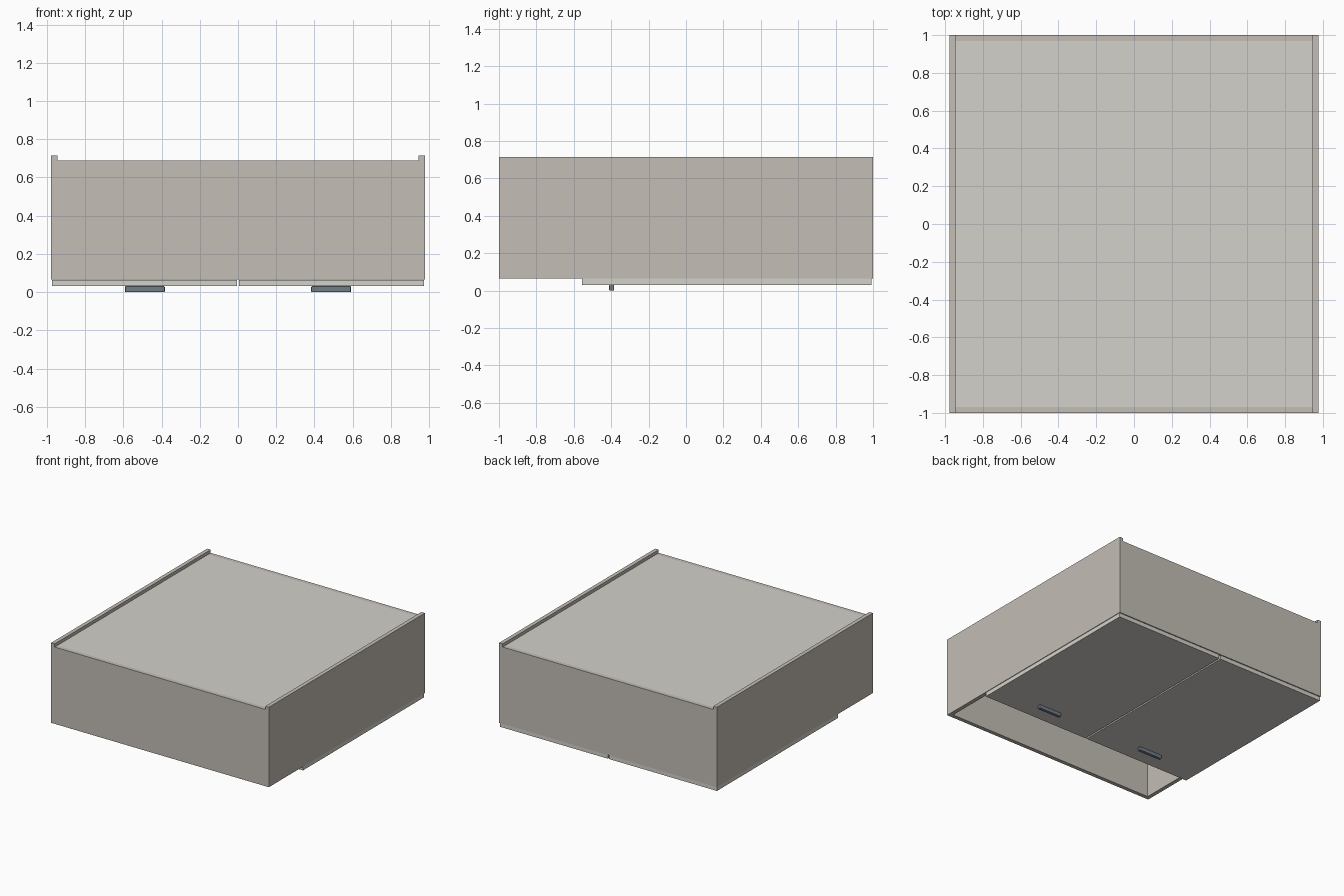
import bpy

if "Cube" in bpy.data.objects:
    bpy.data.objects.remove(bpy.data.objects["Cube"])


def material(name, rgb):
    m = bpy.data.materials.new(name)
    m.diffuse_color = (*rgb, 1)
    m.use_nodes = True
    m.node_tree.nodes["Principled BSDF"].inputs["Base Color"].default_value = m.diffuse_color
    return m


BODY = material("warm_grey", (0.55, 0.51, 0.46))
PALE = material("pale_grey", (0.65, 0.64, 0.59))
METAL = material("dark_metal", (0.17, 0.20, 0.24))


def box(name, x, y, z, mat, bevel=0):
    """Box from (min, max) ranges on each axis."""
    bpy.ops.mesh.primitive_cube_add(size=1, location=[sum(r) / 2 for r in (x, y, z)])
    ob = bpy.context.object
    ob.name = name
    ob.scale = [r[1] - r[0] for r in (x, y, z)]
    bpy.ops.object.transform_apply(location=False, rotation=False, scale=True)
    ob.data.materials.append(mat)
    if bevel:
        b = ob.modifiers.new("bevel", 'BEVEL')
        b.width = bevel
        b.segments = 2
    return ob


W, T = 0.977, 0.032          # half width, board thickness
IN = W - T                   # inner half width
Z0, ZB, Z1 = 0.065, 0.688, 0.714   # carcass opening, back panel face, side edge

for side, s in (("left", -1), ("right", 1)):
    def span(a, b):
        return tuple(sorted((s * a, s * b)))
    # side board, standing proud of the back panel
    box(f"{side}_side", span(IN, W), (-1, 1), (Z0, Z1), BODY)
    # door and its handle
    box(f"{side}_door", span(0.006, 0.973), (-0.556, 0.993), (0.031, Z0 - 0.001), PALE)
    box(f"{side}_handle", span(0.383, 0.591), (-0.411, -0.385), (0, 0.031), METAL, 0.004)

# end boards of the carcass
box("top_board", (-IN, IN), (-1, -1 + T), (Z0, ZB), BODY)
box("bottom_board", (-IN, IN), (1 - T, 1), (Z0, ZB), BODY)

# back panel, set between the boards
box("back_panel", (-IN, IN), (-1 + T, 1 - T), (ZB - 0.02, ZB), PALE)

# shelf closing the open niche above the doors
box("niche_shelf", (-IN, IN), (-0.556, -0.556 + T), (Z0, ZB - 0.02), BODY)
